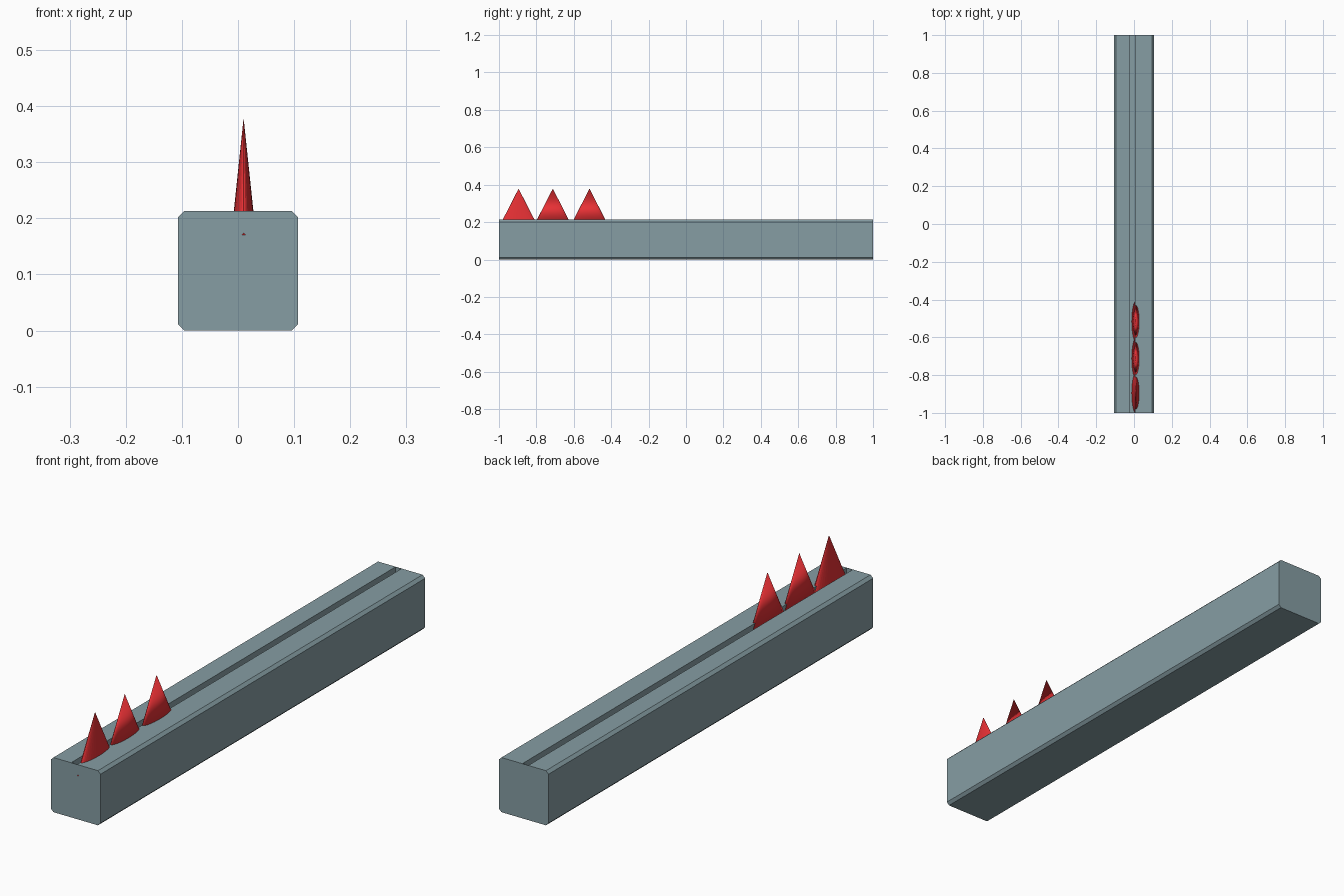
import bpy, bmesh
from mathutils import Matrix, Vector

if "Cube" in bpy.data.objects:
    bpy.data.objects.remove(bpy.data.objects["Cube"])


def material(name, rgb):
    m = bpy.data.materials.new(name)
    m.diffuse_color = (*rgb, 1)
    m.use_nodes = True
    m.node_tree.nodes["Principled BSDF"].inputs["Base Color"].default_value = m.diffuse_color
    return m


def add_object(name, bm, mat):
    me = bpy.data.meshes.new(name)
    bm.to_mesh(me)
    bm.free()
    me.materials.append(mat)
    ob = bpy.data.objects.new(name, me)
    bpy.context.collection.objects.link(ob)
    return ob


steel = material("grey blue", (0.24, 0.34, 0.37))
red = material("red", (0.8, 0.03, 0.035))

# Beam: long box with chamfered long edges
W, H = 0.107, 0.213
G0, G1, WALL, FLOOR = -0.02, 0.006, 0.998, 0.17
bm = bmesh.new()
bmesh.ops.create_cube(bm, size=1, matrix=Matrix.Translation((0, 0, H / 2))
                      @ Matrix.Diagonal((2 * W, 2, H, 1)))
long_edges = [e for e in bm.edges if abs(e.verts[0].co.y - e.verts[1].co.y) > 1]
bmesh.ops.bevel(bm, geom=long_edges, offset=0.011, segments=1, affect='EDGES')

# Groove: cut the strip out of the top face and push it down, leaving thin end walls
for co, no in (((G0, 0, 0), (1, 0, 0)), ((G1, 0, 0), (1, 0, 0)),
               ((0, -WALL, 0), (0, 1, 0)), ((0, WALL, 0), (0, 1, 0))):
    bmesh.ops.bisect_plane(bm, geom=bm.verts[:] + bm.edges[:] + bm.faces[:],
                           plane_co=co, plane_no=no)
strip = []
for f in bm.faces:
    c = f.calc_center_median()
    if f.normal.z > 0.9 and G0 < c.x < G1 and abs(c.y) < WALL:
        strip.append(f)
out = bmesh.ops.extrude_face_region(bm, geom=strip)
bmesh.ops.delete(bm, geom=strip, context='FACES')
for v in out["geom"]:
    if isinstance(v, bmesh.types.BMVert):
        v.co.z = FLOOR
bmesh.ops.dissolve_limit(bm, angle_limit=0.01, verts=bm.verts[:], edges=bm.edges[:])
bmesh.ops.recalc_face_normals(bm, faces=bm.faces[:])
add_object("beam", bm, steel)

# Spikes: flattened cones standing in the groove; the first is faceted
BASE, TIP = 0.17, 0.379
for i, (y, smooth) in enumerate(((-0.895, False), (-0.712, True), (-0.516, True))):
    bm = bmesh.new()
    bmesh.ops.create_cone(bm, cap_ends=True, segments=32, radius1=1, radius2=0, depth=TIP - BASE,
                          matrix=Matrix.Translation((0.01, y, (BASE + TIP) / 2))
                          @ Matrix.Diagonal((0.022, 0.107, 1, 1)))
    for f in bm.faces:
        f.smooth = smooth
    add_object(f"spike_{i + 1}", bm, red)
